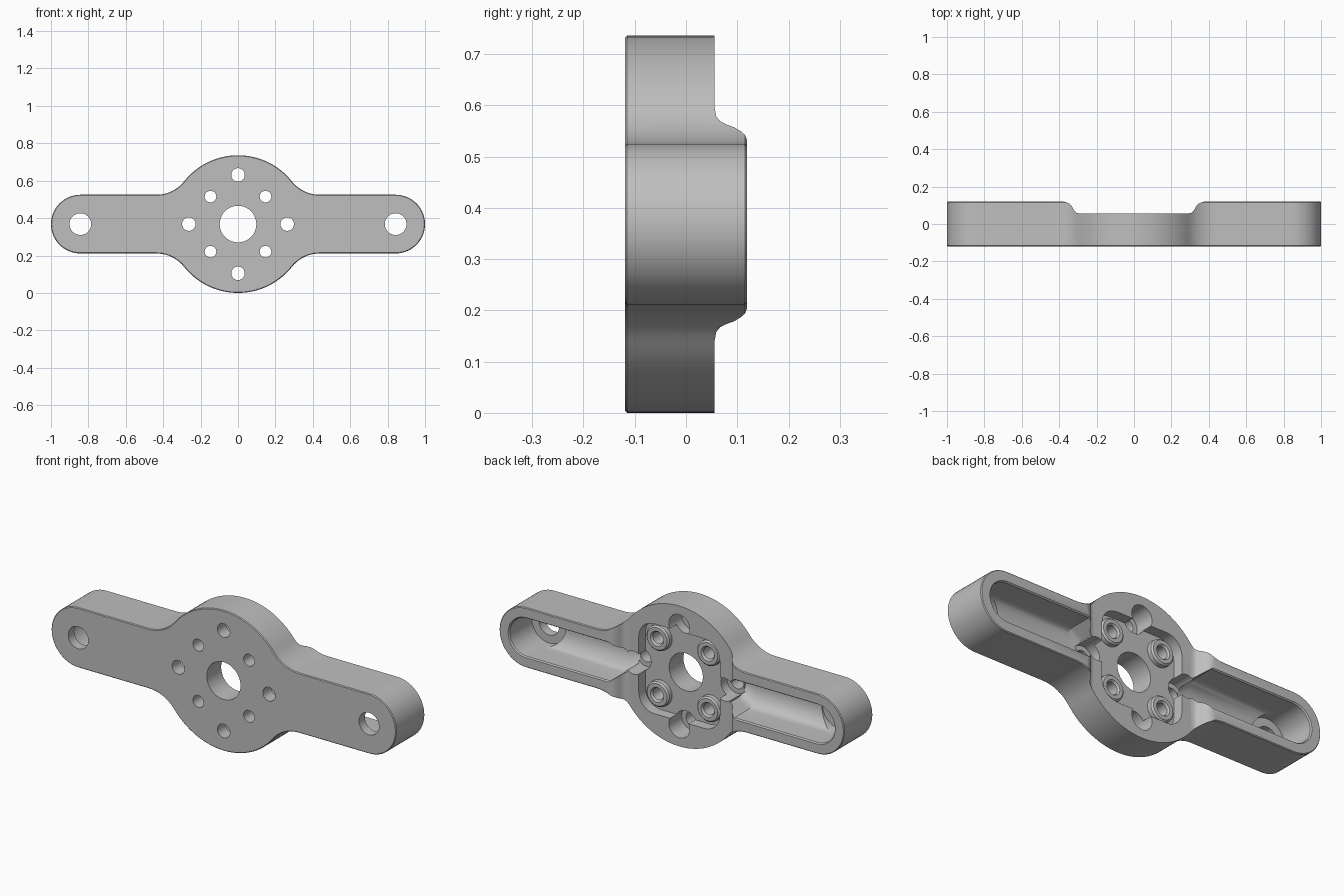
import bpy, bmesh
from math import sin, cos, pi, atan2, sqrt

cube = bpy.data.objects.get("Cube")
if cube:
    bpy.data.objects.remove(cube)

R = 0.368            # hub radius, also height of the centre line
ARM = 0.157          # half height of an arm
FRONT, BACK, HUB_BACK = -0.119, 0.119, 0.056

grey = bpy.data.materials.new("metal_grey")
grey.use_nodes = True
grey.diffuse_color = (0.52, 0.52, 0.52, 1)
grey.node_tree.nodes["Principled BSDF"].inputs["Base Color"].default_value = (0.52, 0.52, 0.52, 1)


def loft(name, rings):
    """Closed solid through a list of equal-length point rings."""
    bm = bmesh.new()
    loops = [[bm.verts.new(p) for p in ring] for ring in rings]
    n = len(loops[0])
    for a, b in zip(loops, loops[1:]):
        for i in range(n):
            bm.faces.new((a[i], a[(i + 1) % n], b[(i + 1) % n], b[i]))
    bm.faces.new(loops[0])
    bm.faces.new(loops[-1])
    bmesh.ops.recalc_face_normals(bm, faces=bm.faces)
    mesh = bpy.data.meshes.new(name)
    bm.to_mesh(mesh)
    bm.free()
    ob = bpy.data.objects.new(name, mesh)
    bpy.context.collection.objects.link(ob)
    mesh.materials.append(grey)
    return ob


def arc(cx, cz, r, a0, a1, n):
    return [(cx + r * cos(a0 + (a1 - a0) * i / n), cz + r * sin(a0 + (a1 - a0) * i / n))
            for i in range(n + 1)]


def plate(name, outline, *levels):
    """Extrude an x-z outline, given from the centre, through y levels."""
    return loft(name, [[(x, y, z + R) for x, z in outline] for y in levels])


def drum(name, x, z, steps):
    """Round solid along y, from (y, radius) steps."""
    return loft(name, [[(px, y, pz + R) for px, pz in arc(x, z, r, 0, 2 * pi, 40)[:-1]]
                       for y, r in steps])


def apply(ob, mod):
    bpy.context.view_layer.objects.active = ob
    bpy.ops.object.modifier_apply(modifier=mod.name)


def combine(tool, operation="DIFFERENCE"):
    tool.hide_render = True
    mod = body.modifiers.new("combine", "BOOLEAN")
    mod.operation = operation
    mod.solver = "EXACT"
    mod.object = tool
    apply(body, mod)
    bpy.data.objects.remove(tool)


# Outline: round arm end, fillet into hub, hub arc; mirrored to four quarters
FIL = 0.19
fz = ARM + FIL
fx = sqrt((R + FIL) ** 2 - fz ** 2)
turn = atan2(fz, fx)
quarter = (arc(1 - ARM, 0, ARM, 0, pi / 2, 14)
           + arc(fx, fz, FIL, -pi / 2, turn - pi, 10)
           + arc(0, 0, R, turn, pi / 2, 14)[1:])
half = quarter + [(-x, z) for x, z in quarter[-2::-1]]
outline = half + [(x, -z) for x, z in half[-2:0:-1]]
body = plate("hub_with_two_arms", outline, FRONT, BACK)
bevel = body.modifiers.new("edge", "BEVEL")
bevel.width = 0.004
bevel.segments = 1
bevel.limit_method = "ANGLE"
bevel.angle_limit = 1.0
apply(body, bevel)

# Lower hub back with a curved step up to each arm
step = [(0.29, HUB_BACK), (0.305, 0.059), (0.316, 0.067), (0.324, 0.08), (0.332, 0.095),
        (0.345, 0.108), (0.358, 0.115), (0.375, 0.12), (0.375, 0.3)]
step += [(-x, y) for x, y in reversed(step)]
combine(loft("step_cutter", [[(x, y, z) for x, y in step] for z in (-0.5, 1.5)]))

# Rounded square hub pocket
square = []
for k in range(4):
    a = k * pi / 2
    c, s = cos(a + pi / 4) * sqrt(2) * 0.145, sin(a + pi / 4) * sqrt(2) * 0.145
    square += arc(c, s, 0.09, a, a + pi / 2, 8)
combine(plate("pocket_cutter", square, 0.0, 0.3))

# Four raised bosses in the pocket corners
for sx in (-1, 1):
    for sz in (-1, 1):
        combine(drum("boss", sx * 0.147, sz * 0.147,
                     [(-0.03, 0.068), (0.022, 0.066), (0.03, 0.058)]), "UNION")

# Round-bottomed channel, end well and bolt hole in each arm
for side in (-1, 1):
    rings = []
    for x, k in ((0.3, 0.55), (0.36, 1.0), (1 - ARM, 1.0)):
        bottom = [(0.1 * k * cos(a), 0.0 + 0.065 * sin(a)) for a in
                  [pi + pi * i / 16 for i in range(17)]]
        section = bottom + [(0.1 * k, 0.112), (0.106 * k, 0.12), (0.106 * k, 0.3),
                            (-0.106 * k, 0.3), (-0.106 * k, 0.12), (-0.1 * k, 0.112)]
        rings.append([(side * x, y, z + R) for z, y in section])
    combine(loft("channel_cutter", rings))
    x = side * (1 - ARM)
    combine(drum("well_cutter", x, 0, [(-0.07, 0.1), (0.112, 0.1), (0.12, 0.106), (0.3, 0.106)]))
    combine(drum("arm_hole_cutter", x, 0, [(-0.3, 0.058), (0.3, 0.058)]))

# Counterbored holes around the hub
for k in range(4):
    a = k * pi / 2
    x, z = 0.263 * cos(a), 0.263 * sin(a)
    combine(drum("counterbore_cutter", x, z, [(-0.05, 0.06), (0.3, 0.06)]))
    combine(drum("hub_hole_cutter", x, z, [(-0.3, 0.036), (0.3, 0.036)]))
    a += pi / 4
    combine(drum("boss_hole_cutter", 0.208 * cos(a), 0.208 * sin(a),
                 [(-0.3, 0.031), (0.02, 0.031), (0.032, 0.04), (0.3, 0.04)]))

# Centre bore
combine(drum("centre_bore_cutter", 0, 0, [(-0.3, 0.098), (0.3, 0.098)]))

bpy.ops.object.select_all(action="DESELECT")
body.select_set(True)
bpy.context.view_layer.objects.active = body
bpy.ops.object.shade_smooth_by_angle(angle=0.5)
